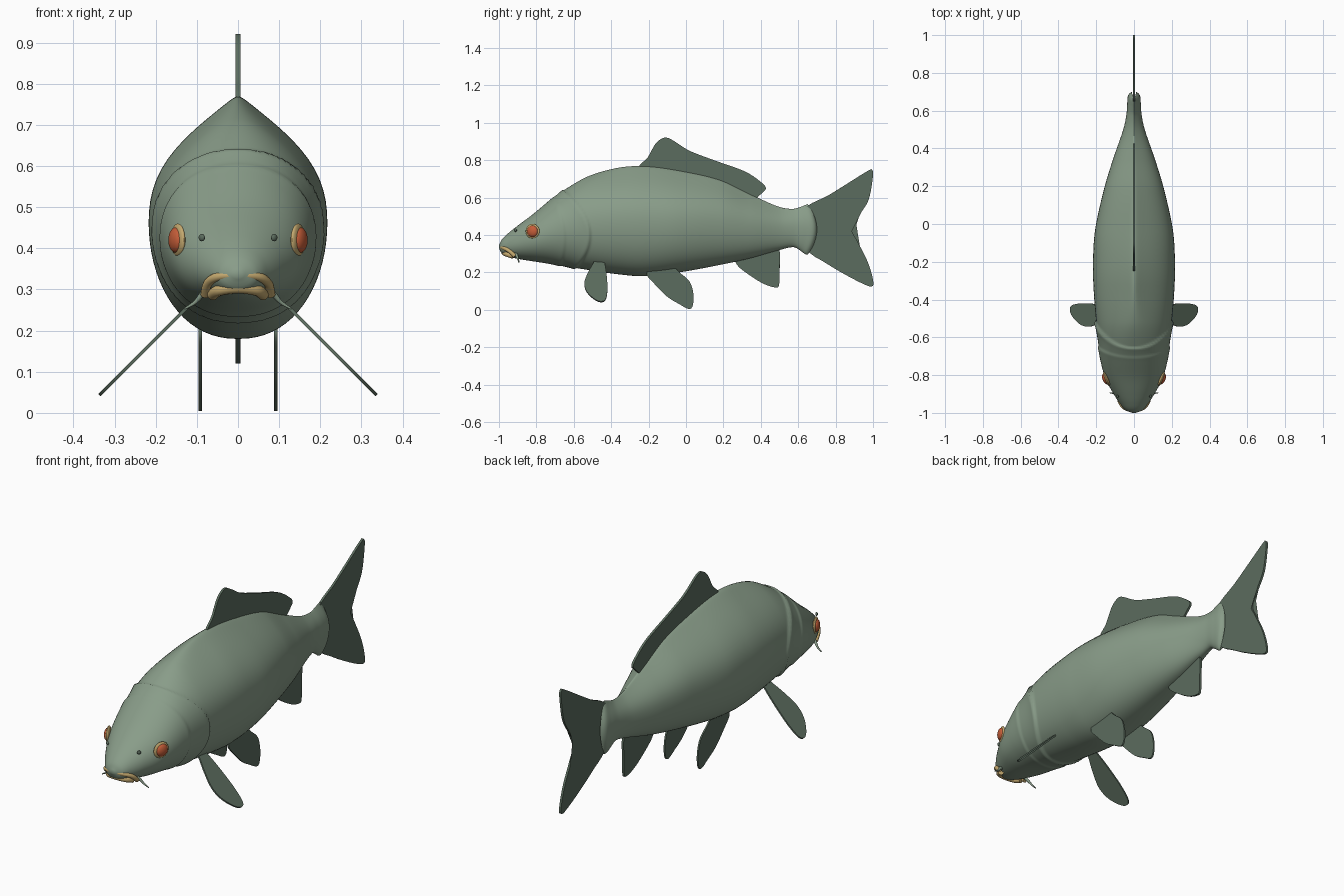
import bpy, bmesh, math
from mathutils import Vector, Matrix

if "Cube" in bpy.data.objects:
    bpy.data.objects.remove(bpy.data.objects["Cube"])


def material(name, rgb):
    m = bpy.data.materials.new(name)
    m.diffuse_color = (*rgb, 1)
    m.use_nodes = True
    m.node_tree.nodes["Principled BSDF"].inputs["Base Color"].default_value = m.diffuse_color
    return m


GREEN = material("body green", (0.25, 0.335, 0.25))
DARK = material("fin dark green", (0.105, 0.15, 0.112))
TAN = material("lip tan", (0.56, 0.40, 0.16))
ORANGE = material("eye orange", (0.56, 0.11, 0.04))


def finish(name, bm, mat):
    bmesh.ops.recalc_face_normals(bm, faces=bm.faces)
    me = bpy.data.meshes.new(name)
    bm.to_mesh(me)
    bm.free()
    me.materials.append(mat)
    ob = bpy.data.objects.new(name, me)
    bpy.context.collection.objects.link(ob)
    bpy.ops.object.select_all(action='DESELECT')
    ob.select_set(True)
    bpy.context.view_layer.objects.active = ob
    bpy.ops.object.shade_smooth_by_angle(angle=math.radians(50))
    return ob


def loft(name, rings, mat):
    bm = bmesh.new()
    vs = [[bm.verts.new(p) for p in r] for r in rings]
    n = len(vs[0])
    for a, b in zip(vs, vs[1:]):
        for i in range(n):
            j = (i + 1) % n
            bm.faces.new((a[i], a[j], b[j], b[i]))
    bm.faces.new(vs[0])
    bm.faces.new(vs[-1])
    return finish(name, bm, mat)


def spline(p0, p1, p2, p3, t):
    return 0.5 * (2 * p1 + (p2 - p0) * t + (2 * p0 - 5 * p1 + 4 * p2 - p3) * t * t
                  + (3 * p1 - p0 - 3 * p2 + p3) * t ** 3)


def smooth_path(pts, closed, steps=6):
    pts = [Vector(p) for p in pts]
    n = len(pts)
    get = (lambda i: pts[i % n]) if closed else (lambda i: pts[max(0, min(n - 1, i))])
    out = [spline(get(i - 1), get(i), get(i + 1), get(i + 2), k / steps)
           for i in range(n if closed else n - 1) for k in range(steps)]
    return out if closed else out + [pts[-1]]


def tube(name, pts, radii, mat):
    path = smooth_path(pts, False)
    rings = []
    for i, p in enumerate(path):
        t = (path[min(i + 1, len(path) - 1)] - path[max(i - 1, 0)]).normalized()
        u = t.cross(Vector((0.1, 0.3, 1))).normalized()
        v = t.cross(u)
        f = i / (len(path) - 1)
        r = radii[0] + (radii[1] - radii[0]) * f
        rings.append([p + r * (math.cos(a) * u + math.sin(a) * v)
                      for a in (k * math.tau / 12 for k in range(12))])
    return loft(name, rings, mat)


# Body stations: y, top z, bottom z, half width
STATIONS = [(-1.0, .345, .33, .01), (-.985, .375, .302, .045), (-.95, .41, .285, .075),
            (-.90, .45, .273, .108), (-.82, .51, .26, .15), (-.73, .583, .247, .175),
            (-.64, .648, .232, .187), (-.52, .715, .213, .20), (-.36, .76, .19, .213),
            (-.22, .768, .18, .217), (-.04, .745, .20, .207), (.18, .695, .24, .16),
            (.34, .62, .275, .112), (.50, .55, .32, .057), (.58, .54, .335, .04),
            (.64, .55, .315, .036), (.685, .561, .297, .030), (.70, .565, .295, .012)]


def station(y):
    k = max(i for i in range(len(STATIONS) - 1) if STATIONS[i][0] <= y + 1e-9)
    a, b = STATIONS[k], STATIONS[k + 1]
    p = STATIONS[max(k - 1, 0)]
    q = STATIONS[min(k + 2, len(STATIONS) - 1)]
    h = b[0] - a[0]
    t = (y - a[0]) / h
    out = []
    for c in (1, 2, 3):
        m0 = (b[c] - p[c]) / (b[0] - p[0]) * h
        m1 = (q[c] - a[c]) / (q[0] - a[0]) * h
        out.append((2 * t ** 3 - 3 * t * t + 1) * a[c] + (t ** 3 - 2 * t * t + t) * m0
                   + (3 * t * t - 2 * t ** 3) * b[c] + (t ** 3 - t * t) * m1)
    return out


def ramp(t):
    t = max(0, min(1, t))
    return t * t * (3 - 2 * t)


def gill_step(y, z):
    # raised rear edges of the two gill plates
    d = 0
    for edge, amp in ((-.52 - 2.6 * (z - .40) ** 2, .011), (-.655 - 1.2 * (z - .38) ** 2, .005)):
        t = edge - y
        d += amp * (math.exp(-t / .05) if t > 0 else 1 - ramp(-t / .018))
    return d


def body_ring(y):
    top, bot, w = station(y)
    mid = bot + (top - bot) * .48
    ridge = .7 * ramp((y + .72) / .4)
    ring = []
    for k in range(72):
        c, s = math.cos(k * math.tau / 72), math.sin(k * math.tau / 72)
        if s >= 0:
            x, z = w * c * (1 - ridge * s ** 3), mid + (top - mid) * s
        else:
            x = w * math.copysign(abs(c) ** .9, c)
            z = mid + (mid - bot) * s
        g = gill_step(y, z)
        yy = y - 2.7 * (z - .43) ** 2 * ramp((y - .52) / .18)
        ring.append((x + g * c, yy, z + g * s * .7))
    return ring


loft("body", [body_ring(-1 + 1.7 * (i / 210) ** 1.2) for i in range(211)], GREEN)


# Fins: flat plates from side outlines (y, z); x comes from a placing function
def fin(name, outline, x_of_z, normal, thick=.011):
    pts = smooth_path([(0, y, z) for y, z in outline], True, 5)
    n = Vector(normal).normalized() * thick / 2
    bm = bmesh.new()
    sides = [[bm.verts.new(Vector((x_of_z(p.z), p.y, p.z)) + k * n) for p in pts] for k in (1, -1)]
    a, b = sides
    for i in range(len(a)):
        j = (i + 1) % len(a)
        bm.faces.new((a[i], a[j], b[j], b[i]))
    caps = [bm.faces.new(a), bm.faces.new(b[::-1])]
    bmesh.ops.triangulate(bm, faces=caps)
    return finish(name, bm, DARK)


def flat(z):
    return 0


fin("dorsal_fin", [(-.25, .765), (-.205, .815), (-.165, .885), (-.13, .915), (-.10, .92), (-.06, .90),
                   (.02, .85), (.15, .80), (.315, .74), (.405, .68), (.427, .65), (.41, .628),
                   (.38, .60), (.35, .57), (.18, .64), (0, .68), (-.2, .72)], flat, (1, 0, 0))
fin("tail_fin", [(.66, .562), (.757, .61), (.85, .667), (.97, .742), (.995, .748), (.999, .71),
                 (.977, .59), (.93, .51), (.886, .435), (.92, .36), (.97, .26), (.999, .165),
                 (.993, .125), (.93, .147), (.82, .206), (.74, .255), (.67, .298), (.62, .36),
                 (.62, .51)], flat, (1, 0, 0))
fin("anal_fin", [(.27, .245), (.34, .185), (.42, .137), (.48, .12), (.498, .135), (.50, .22),
                 (.50, .315), (.45, .36), (.28, .30)], flat, (1, 0, 0))
for s, side in ((1, "right"), (-1, "left")):
    fin("pelvic_fin_" + side,
        [(-.21, .19), (-.17, .14), (-.10, .07), (-.035, .03), (.013, .005), (.035, .02), (.04, .08),
         (.02, .15), (-.035, .2), (-.08, .235), (-.18, .225)],
        lambda z: s * .092, (1, 0, 0), .008)
    fin("pectoral_fin_" + side,
        [(-.495, .25), (-.52, .205), (-.543, .147), (-.533, .10), (-.495, .06), (-.458, .043),
         (-.43, .055), (-.42, .11), (-.425, .19), (-.435, .25), (-.445, .285), (-.485, .285)],
        lambda z: s * (.38 - z), (s, 0, 1), .008)

    # Eyes, nostrils and barbels
    def blob(name, loc, size, mat, turn=-22):
        bm = bmesh.new()
        mtx = (Matrix.Translation((s * loc[0], loc[1], loc[2]))
               @ Matrix.Rotation(math.radians(turn * s), 4, 'Z') @ Matrix.Diagonal((*size, 1)))
        bmesh.ops.create_uvsphere(bm, u_segments=24, v_segments=16, radius=1, matrix=mtx)
        finish(name + "_" + side, bm, mat)

    blob("eye_rim", (.146, -.82, .42), (.011, .040, .040), TAN)
    blob("eye", (.150, -.82, .42), (.017, .031, .031), ORANGE)
    blob("nostril", (.088, -.912, .426), (.006, .009, .009), DARK, -45)
    tube("barbel_" + side, [(s * .065, -.915, .305), (s * .085, -.905, .29),
                            (s * .105, -.897, .268), (s * .13, -.893, .253)], (.010, .002), GREEN)


# Lips
def lip(name, half, r):
    pts = half + [(-x, y, z) for x, y, z in half[-2::-1]]
    tube(name, pts, (r, r), TAN)


lip("upper_lip", [(.08, -.915, .287), (.073, -.945, .315), (.048, -.974, .331), (0, -.987, .334)], .011)
lip("lower_lip", [(.062, -.925, .287), (.045, -.958, .298), (0, -.972, .304)], .014)
